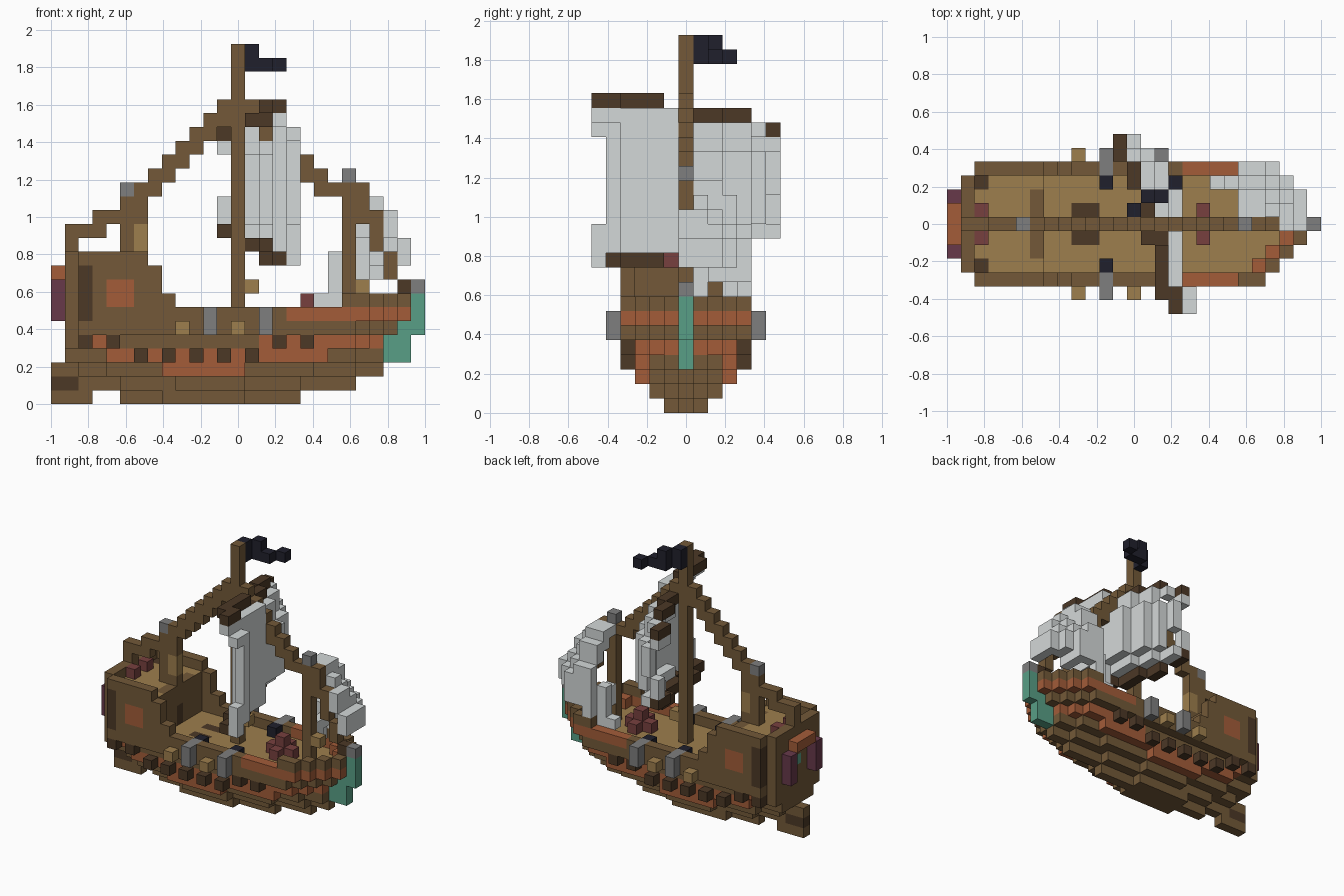
import bpy
from mathutils import Vector

cube = bpy.data.objects.get("Cube")
if cube:
    bpy.data.objects.remove(cube)

V = 2 / 27  # block size


def linear(c):
    c /= 255
    return c / 12.92 if c <= 0.04045 else ((c + 0.055) / 1.055) ** 2.4


PALETTE = {
    "brown_wood": (115, 89, 56), "tan_deck": (157, 126, 77), "dark_wood": (76, 56, 38),
    "rust_trim": (163, 92, 57), "sail_white": (212, 216, 216), "grey_metal": (126, 126, 126),
    "green_bow": (88, 159, 134), "maroon_cargo": (119, 64, 63), "purple_stern": (103, 57, 74),
    "navy_black": (32, 32, 44),
}
MATS = {}
for name, rgb in PALETTE.items():
    m = bpy.data.materials.new(name)
    m.use_nodes = True
    col = tuple(linear(c) for c in rgb) + (1.0,)
    m.diffuse_color = col
    m.node_tree.nodes["Principled BSDF"].inputs["Base Color"].default_value = col
    MATS[name] = m
BROWN, TAN, DARK, RUST, WHITE, GREY, GREEN, MAROON, PURPLE, NAVY = PALETTE

cells = {}  # block position -> (part, colour)


def put(part, col, xs, ys, zs):
    """Fill a box of blocks; each argument is a number or an inclusive pair."""
    spans = [(a, a) if isinstance(a, int) else a for a in (xs, ys, zs)]
    for i in range(spans[0][0], spans[0][1] + 1):
        for j in range(spans[1][0], spans[1][1] + 1):
            for k in range(spans[2][0], spans[2][1] + 1):
                cells[i, j, k] = (part, col)


def both(part, col, xs, j, zs):
    for s in (-1, 1):
        put(part, col, xs, s * j, zs)


# Hull layers: (half width, first, last) from the keel upwards
LAYERS = [
    [(1, -5, 0), (0, -8, 4), (0, -13, -11)],
    [(2, -4, 0), (1, -8, 4), (0, -13, 8)],
    [(3, -5, 0), (2, -9, 5), (1, -11, 8), (0, -13, 10)],
    [(3, -9, 6), (2, -12, 8), (1, -12, 10)],
    [(3, -12, 8), (2, 0, 9), (1, 0, 10)],
    [(4, -11, 8), (3, -12, 9), (2, 0, 10), (1, 0, 11)],
    [(4, -11, 9), (3, -12, 10), (2, 0, 11), (1, 0, 12)],
]


def half(i, k):
    return max([h for h, a, b in LAYERS[min(k, 6)] if a <= i <= b], default=-1)


def edge(i, j, k, diagonal=False):
    near = [(a, b) for a in (-1, 0, 1) for b in (-1, 0, 1) if diagonal or a * b == 0]
    return any(abs(j + b) > half(i + a, k) for a, b in near)


def hull_colour(i, j, k):
    if k in (2, 3) and abs(j) == 3:
        return RUST
    if k == 4 and (i >= 2 or i == -10):
        return RUST
    if k == 6 and i >= 4:
        return RUST
    if k == 5 and not edge(i, j, k):
        return TAN
    return BROWN


for k in range(8):
    for i in range(-13, 13):
        for j in range(-half(i, k), half(i, k) + 1):
            if k < 6 or (k == 6 and edge(i, j, k, True)) or (k == 7 and i >= 8 and edge(i, j, k)):
                put("hull", hull_colour(i, j, k), i, j, k)
put("rudder", DARK, (-13, -12), 0, 1)

# Beam ends, guns and blocks along the sides
for i in range(-11, 6, 2):
    both("beam_ends", DARK, i, 4, 3 if -7 <= i <= 1 else 4)
for i in (-2, 2):
    both("side_guns", GREY, i, 5, (5, 6))
    both("side_guns", GREY, i, 4, 6)
    both("deck_guns", NAVY, i, 3, 6)
for i in (-4, 0):
    both("side_blocks", TAN, i, 5, 5)
both("deck_hatches", DARK, (-4, -3), 1, 5)

# Stern castle with raised deck, low rail and stern gallery
for i in range(-12, -6):
    h = half(i, 6)
    for j in range(-h, h + 1):
        rail = i == -12 or abs(j) == 4
        beam = i == -7 and abs(j) <= 2
        put("stern_castle", BROWN, i, j, (6, 10 if rail else 9))
        if not rail and not beam:
            put("stern_castle", TAN, i, j, 9)
both("stern_castle", BROWN, -6, 4, (7, 9))
both("stern_castle", BROWN, -5, 4, 7)
both("stern_castle", DARK, -11, 4, (6, 9))
both("stern_castle", RUST, (-9, -8), 4, (7, 8))
both("stern_hatches", DARK, -11, 3, 9)
put("castle_door", DARK, -7, 0, (6, 7))
put("stern_window", GREEN, -12, 0, 7)
both("stern_cargo", MAROON, -11, 1, 10)
put("stern_gallery", RUST, -13, (-1, 1), 9)
both("stern_gallery", PURPLE, -13, 2, (6, 8))

# Green bow post
put("bow_post", GREEN, (11, 12), 0, (3, 4))
put("bow_post", GREEN, (12, 13), 0, 5)
put("bow_post", GREEN, 13, 0, (6, 7))
put("bowsprit", DARK, 12, 0, 8)
put("bowsprit_tip", GREY, 13, 0, 8)

# Cargo pile on the fore deck
put("fore_cargo", MAROON, 5, (-1, 1), 6)
put("fore_cargo", MAROON, (4, 6), 0, 6)
put("fore_cargo", MAROON, 5, 0, 7)

# Main sail with slanting yards, bulging towards the bow
for j in range(-6, 7):
    yard = -1 if j >= 5 else 0 if j >= 3 else 1 if j >= 0 else 2 if j >= -4 else 3
    top = 19 if j >= 5 else 20 if j >= -1 else 21
    low = 31 - top
    hem = low if j in (-6, -1) or j >= 5 else low + 1
    for k in range(hem, top):
        if j == -6 and 13 <= k <= 18:
            continue
        bulge = 0 if (k == top - 1 and abs(j) >= 5) or (j == 6 and k in (13, 14)) else 1
        if 0 <= j <= 5 and 13 <= k <= 17:
            bulge = 2
        put("main_sail", WHITE, yard + bulge, j, k)
    put("upper_yard", DARK, yard, j, top)
    put("lower_yard", DARK, yard, j, low)
put("main_sail", WHITE, 3, -1, 20)
put("main_sail", WHITE, 0, 5, 19)
put("upper_yard", DARK, 1, -1, 20)
put("upper_yard", DARK, 2, -5, 21)

# Fore sail: rows of blocks wrapping from the stay round to the left side
FORE_SAIL = {
    15: [(8, 1, 2), (9, 1, 2)],
    14: [(10, 1, 1), (9, 2, 3), (8, 2, 3)],
    13: [(11, 0, 1), (10, 1, 2), (9, 3, 3), (8, 3, 3)],
    12: [(11, 0, 2), (10, 2, 3), (9, 3, 4), (8, 4, 4)],
    11: [(12, 0, 2), (11, 2, 3), (10, 3, 4), (9, 4, 4), (8, 4, 4)],
    10: [(12, 0, 2), (11, 2, 3), (10, 3, 4), (9, 4, 4), (8, 4, 4), (7, 3, 3)],
    9: [(10, 2, 4), (9, 4, 4), (8, 1, 4), (7, 3, 3)],
    8: [(8, 4, 4), (8, 1, 1), (7, 3, 3)],
    7: [(7, 3, 3), (6, 3, 3)],
}
for k, row in FORE_SAIL.items():
    for i, a, b in row:
        put("fore_sail", WHITE, i, (a, b), k)

# Masts
put("main_mast", BROWN, 0, 0, (6, 25))
put("mast_lantern", TAN, 1, 0, 8)
put("fore_mast", BROWN, 8, 0, (6, 15))
put("fore_mast_cap", GREY, 8, 0, 16)
put("mizzen_mast", BROWN, -8, 0, (10, 14))
put("mizzen_mast_cap", GREY, -8, 0, 15)
put("stern_lantern", TAN, -7, 0, (11, 12))
put("stern_lantern", BROWN, -7, 0, 10)
put("fore_lantern", TAN, 9, 0, 8)

# Stepped ropes running down from the mast head
put("stays", BROWN, (-1, 1), 0, 21)
for n in range(6):
    put("stays", BROWN, (n - 7, n - 6), 0, 15 + n)
    put("stays", BROWN, (6 - n, 7 - n), 0, 15 + n)
put("stays", BROWN, -7, 0, (13, 14))
put("stays", BROWN, (-10, -9), 0, 13)
put("stays", BROWN, (-12, -10), 0, 12)
put("stays", BROWN, -12, 0, 11)
put("stays", BROWN, 9, 0, (13, 15))
put("stays", BROWN, 10, 0, (11, 13))
put("stays", BROWN, 11, 0, (9, 10))

# Flag
put("flag", NAVY, 0, 1, (24, 25))
put("flag", NAVY, 1, 2, (24, 25))
put("flag", NAVY, 2, 2, 24)
put("flag", NAVY, 3, 3, 24)


def build(part):
    """Make one mesh from the exposed faces of a part's blocks."""
    verts, faces, slots, names = {}, [], [], []
    for pos, (p, col) in cells.items():
        if p != part:
            continue
        for axis in range(3):
            for side in (0, 1):
                other = list(pos)
                other[axis] += 2 * side - 1
                if tuple(other) in cells:
                    continue
                face = []
                for u, w in ((0, 0), (1, 0), (1, 1), (0, 1)):
                    c = list(pos)
                    c[axis] += side
                    c[(axis + 1) % 3] += u
                    c[(axis + 2) % 3] += w
                    face.append(verts.setdefault(tuple(c), len(verts)))
                faces.append(face if side else face[::-1])
                # Castle deck planks are tan on top only
                planked = part == "stern_castle" and col == TAN and axis < 2
                shade = BROWN if planked else col
                if shade not in names:
                    names.append(shade)
                slots.append(names.index(shade))
    mesh = bpy.data.meshes.new(part)
    offset = Vector((0.5, 0.5, 0))
    mesh.from_pydata([(Vector(c) - offset) * V for c in verts], [], faces)
    for n in names:
        mesh.materials.append(MATS[n])
    for poly, s in zip(mesh.polygons, slots):
        poly.material_index = s
    bpy.context.collection.objects.link(bpy.data.objects.new(part, mesh))


for part in dict.fromkeys(p for p, _ in cells.values()):
    build(part)
